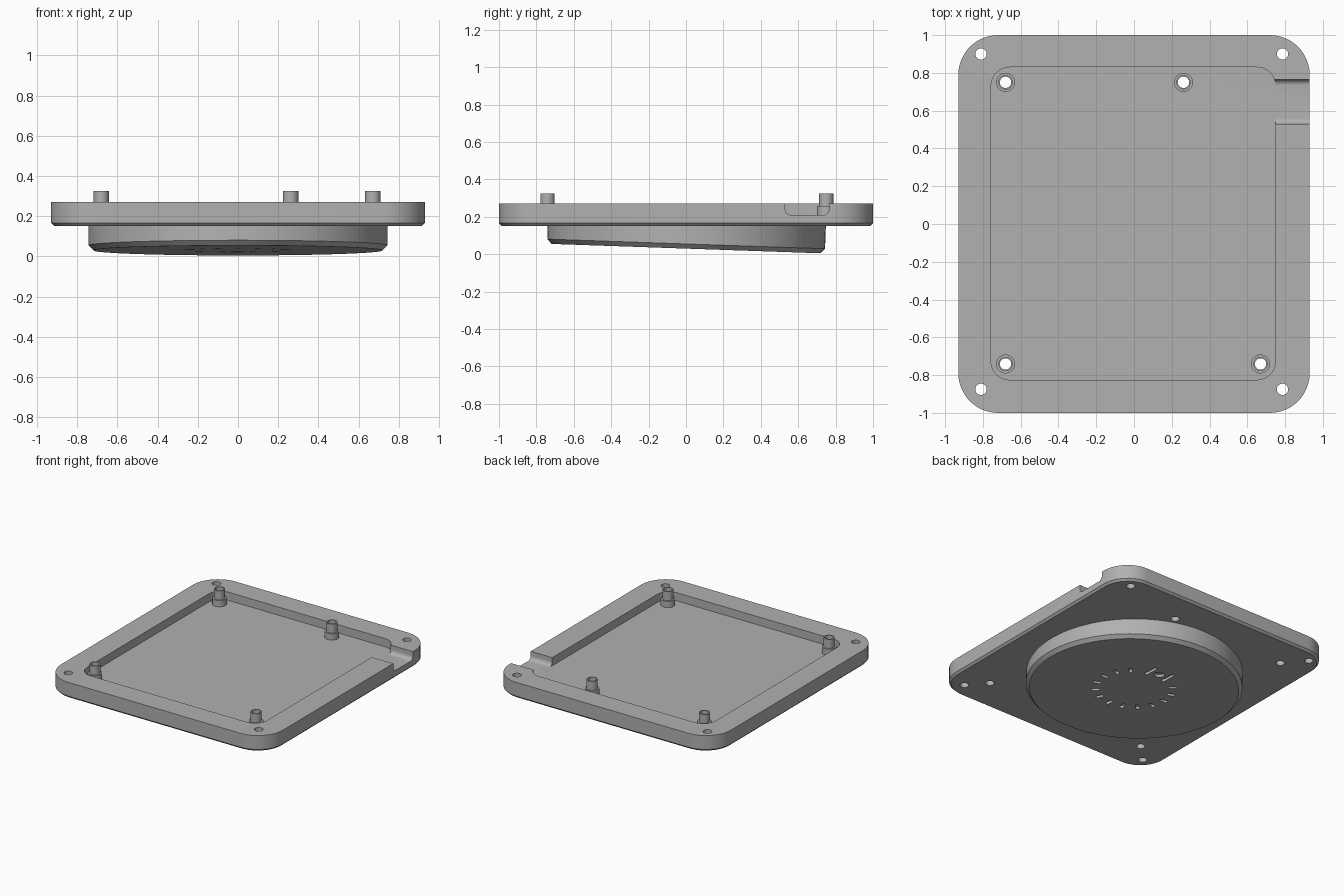
import bpy, bmesh
from math import sin, cos, pi, atan2
from mathutils import Matrix, Vector

cube = bpy.data.objects.get("Cube")
if cube:
    bpy.data.objects.remove(cube, do_unlink=True)

grey = bpy.data.materials.new("plain_grey")
grey.use_nodes = True
colour = (0.44, 0.44, 0.44, 1)
grey.diffuse_color = colour
grey.node_tree.nodes["Principled BSDF"].inputs["Base Color"].default_value = colour


def circle(r, z, n=64):
    return [Vector((r * cos(2 * pi * i / n), r * sin(2 * pi * i / n), z)) for i in range(n)]


def rounded_rect(x0, x1, y0, y1, r, z, seg=12):
    corners = [(x1 - r, y1 - r), (x0 + r, y1 - r), (x0 + r, y0 + r), (x1 - r, y0 + r)]
    return [Vector((cx + r * cos((k + i / seg) * pi / 2), cy + r * sin((k + i / seg) * pi / 2), z))
            for k, (cx, cy) in enumerate(corners) for i in range(seg + 1)]


def loft(name, rings, loop=False, matrix=Matrix()):
    """Skin a stack of equal rings, capped at the ends or joined into a loop."""
    bm = bmesh.new()
    layers = [[bm.verts.new(matrix @ p) for p in ring] for ring in rings]
    pairs = list(zip(layers, layers[1:])) + ([(layers[-1], layers[0])] if loop else [])
    for a, b in pairs:
        for i in range(len(a)):
            j = (i + 1) % len(a)
            bm.faces.new((a[i], a[j], b[j], b[i]))
    if not loop:
        bm.faces.new(layers[0][::-1])
        bm.faces.new(layers[-1])
    bmesh.ops.recalc_face_normals(bm, faces=bm.faces)
    mesh = bpy.data.meshes.new(name)
    bm.to_mesh(mesh)
    bm.free()
    mesh.materials.append(grey)
    obj = bpy.data.objects.new(name, mesh)
    bpy.context.collection.objects.link(obj)
    return obj


def activate(obj):
    bpy.ops.object.select_all(action='DESELECT')
    obj.select_set(True)
    bpy.context.view_layer.objects.active = obj


def cut(obj, cutter):
    mod = obj.modifiers.new("cut", 'BOOLEAN')
    mod.operation = 'DIFFERENCE'
    mod.solver = 'EXACT'
    mod.object = cutter
    activate(obj)
    bpy.ops.object.modifier_apply(modifier=mod.name)
    bpy.data.objects.remove(cutter, do_unlink=True)


def smooth(obj):
    activate(obj)
    bpy.ops.object.shade_smooth_by_angle(angle=pi / 6)


W, BOTTOM, FLOOR, RIM = 0.93, 0.152, 0.21, 0.272
HOLE = 0.03
posts = [(-0.68, 0.75), (0.262, 0.75), (-0.68, -0.741), (0.67, -0.741)]
screws = [(x, y) for x in (-0.81, 0.786) for y in (0.9, -0.875)]

# Tray: rounded plate with a chamfered underside
c = 0.015
tray = loft("tray", [rounded_rect(c - W, W - c, c - 1, 1 - c, 0.21 - c, BOTTOM),
                     rounded_rect(-W, W, -1, 1, 0.21, BOTTOM + c),
                     rounded_rect(-W, W, -1, 1, 0.21, RIM)])

# Shallow pocket
cut(tray, loft("pocket", [rounded_rect(-0.757, 0.75, -0.825, 0.83, 0.1, z) for z in (FLOOR, 0.4)]))

# Cable notch through the left wall, its section drawn in y-z
upright = Matrix(((0, 0, 1, 0), (1, 0, 0, 0), (0, 1, 0, 0), (0, 0, 0, 1)))
cut(tray, loft("notch", [rounded_rect(0.53, 0.765, FLOOR, 0.5, 0.03, x, 6) for x in (0.72, 1.1)],
               matrix=upright))

# Screw holes and post holes
for x, y in screws + posts:
    cut(tray, loft("hole", [circle(HOLE, z, 32) for z in (0.1, 0.5)],
                   matrix=Matrix.Translation((x, y, 0))))
smooth(tray)

# Stepped hollow posts
profile = [(HOLE, FLOOR), (0.05, FLOOR), (0.05, 0.257), (0.038, 0.257), (0.038, 0.325), (HOLE, 0.325)]
for i, (x, y) in enumerate(posts):
    smooth(loft(f"post_{i + 1}", [circle(r, z, 32) for r, z in profile], True,
                Matrix.Translation((x, y, 0))))

# Round foot, tilted down towards the back
tilt = Matrix.Translation((0, 0, 0.03)) @ Matrix.Rotation(-atan2(0.05, 1.44), 4, 'X')
R = 0.743
foot = loft("foot", [circle(R - 0.025, 0, 128), circle(R, 0.025, 128), circle(R, 0.151, 128)],
            matrix=tilt)

# Ring of radial grooves with a round dimple between longer bars at the back
TICKS, DEPTH = 16, 0.02
for k in range(1, TICKS):
    bar = k in (1, TICKS - 1)
    if bar:
        place = Matrix.Translation((0.075 if k == 1 else -0.075, 0, 0))
        a, b = 0.21, 0.33
    else:
        place = Matrix.Rotation(2 * pi * k / TICKS, 4, 'Z')
        a, b = 0.235, 0.295
    cut(foot, loft("groove", [rounded_rect(-0.013, 0.013, a, b, 0.012, z, 4) for z in (-0.05, DEPTH)],
                   matrix=tilt @ place))
cut(foot, loft("dimple", [circle(0.035, z, 24) for z in (-0.05, DEPTH)],
               matrix=tilt @ Matrix.Translation((0, 0.27, 0))))
smooth(foot)
